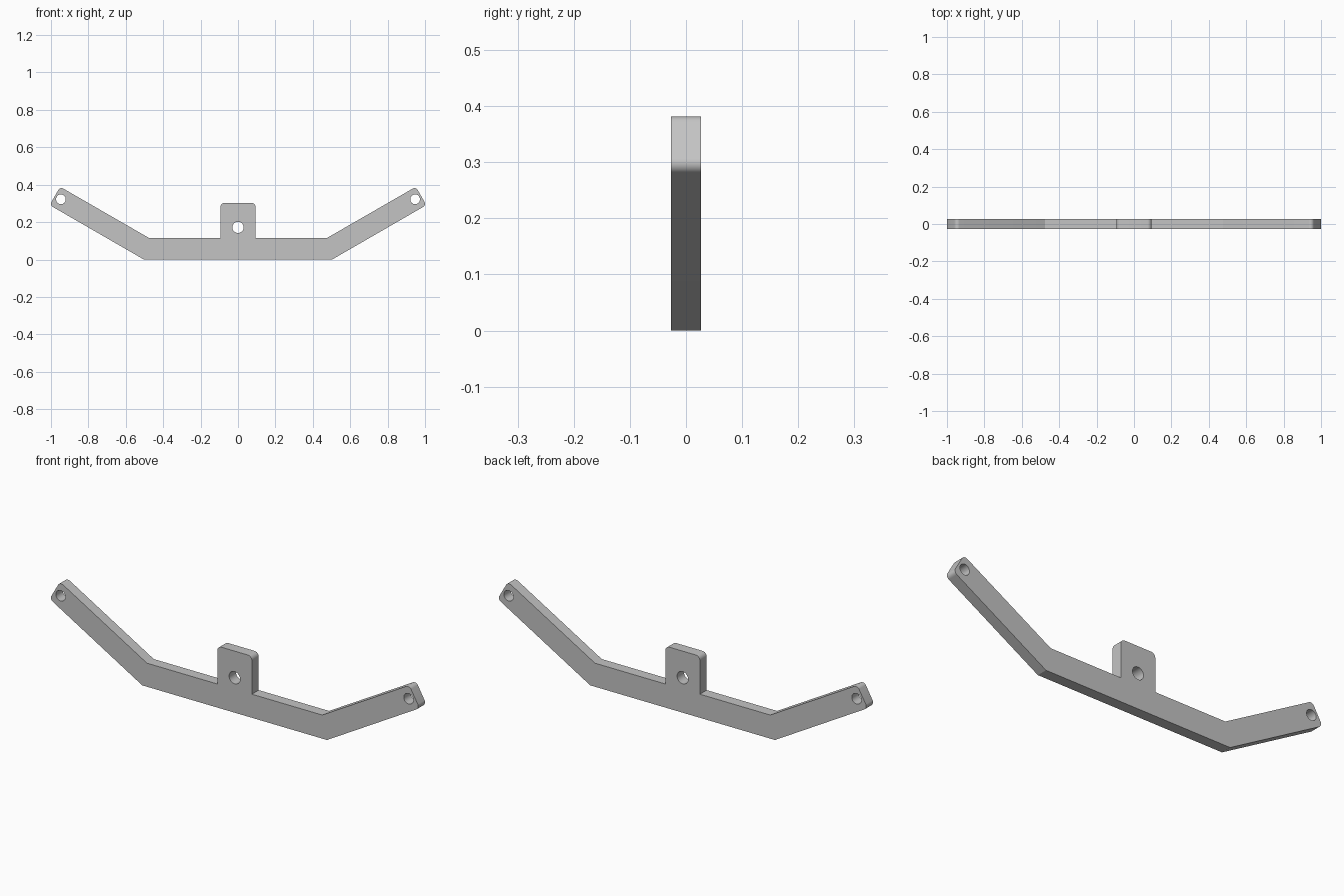
import bpy
import math
from mathutils import Vector

default_cube = bpy.data.objects.get("Cube")
if default_cube:
    bpy.data.objects.remove(default_cube, do_unlink=True)

THICKNESS = 0.053


def rounded(corner, before, after, radius, steps=8):
    """Points of a fillet at a right-angled corner."""
    a = (Vector(before) - Vector(corner)).normalized() * radius
    b = (Vector(after) - Vector(corner)).normalized() * radius
    centre = Vector(corner) + a + b
    angles = [math.pi / 2 * i / steps for i in range(steps + 1)]
    return [centre - b * math.cos(t) - a * math.sin(t) for t in angles]


def circle(x, z, radius, sides=32):
    return [Vector((x + radius * math.cos(math.tau * i / sides),
                    z + radius * math.sin(math.tau * i / sides)))
            for i in range(sides)]


def mirror(points):
    return [Vector((-p.x, p.y)) for p in reversed(points)]


# Right half of the outline, from the bottom bend to the tab top
bottom_bend, top_bend = (0.503, 0), (0.477, 0.116)
tip_low, tip_high = (1.007, 0.291), (0.951, 0.389)
tab_base, tab_top = (0.094, 0.116), (0.094, 0.303)
half = [Vector(bottom_bend)]
half += rounded(tip_low, bottom_bend, tip_high, 0.02)
half += rounded(tip_high, tip_low, top_bend, 0.02)
half += [Vector(top_bend), Vector(tab_base)]
half += rounded(tab_top, tab_base, (0, 0.303), 0.022)

# Plate profile with a hole in each arm tip and one in the tab
loops = [half + mirror(half), circle(0, 0.172, 0.03)]
loops += [circle(side * 0.947, 0.322, 0.026) for side in (-1, 1)]

curve = bpy.data.curves.new("bracket_profile", "CURVE")
curve.dimensions = "2D"
curve.fill_mode = "BOTH"
curve.extrude = THICKNESS / 2
for points in loops:
    spline = curve.splines.new("POLY")
    spline.points.add(len(points) - 1)
    for target, p in zip(spline.points, points):
        target.co = (p.x, p.y, 0, 1)
    spline.use_cyclic_u = True

bracket = bpy.data.objects.new("angled_bracket", curve)
bpy.context.collection.objects.link(bracket)
bracket.rotation_euler.x = math.pi / 2

# Solid mesh with sharp rims and smooth fillets
bpy.ops.object.select_all(action="DESELECT")
bracket.select_set(True)
bpy.context.view_layer.objects.active = bracket
bpy.ops.object.convert(target="MESH")
bracket = bpy.context.object
bpy.ops.object.transform_apply(location=False, rotation=True, scale=False)
bpy.ops.object.mode_set(mode="EDIT")
bpy.ops.mesh.select_all(action="SELECT")
bpy.ops.mesh.remove_doubles(threshold=0.0001)
bpy.ops.mesh.normals_make_consistent(inside=False)
bpy.ops.object.mode_set(mode="OBJECT")
bpy.ops.object.shade_smooth_by_angle(angle=math.radians(25))

# Plain grey metal
grey = bpy.data.materials.new("plain_grey")
grey.use_nodes = True
colour = (0.55, 0.55, 0.55, 1)
grey.diffuse_color = colour
grey.node_tree.nodes["Principled BSDF"].inputs["Base Color"].default_value = colour
bracket.data.materials.clear()
bracket.data.materials.append(grey)
